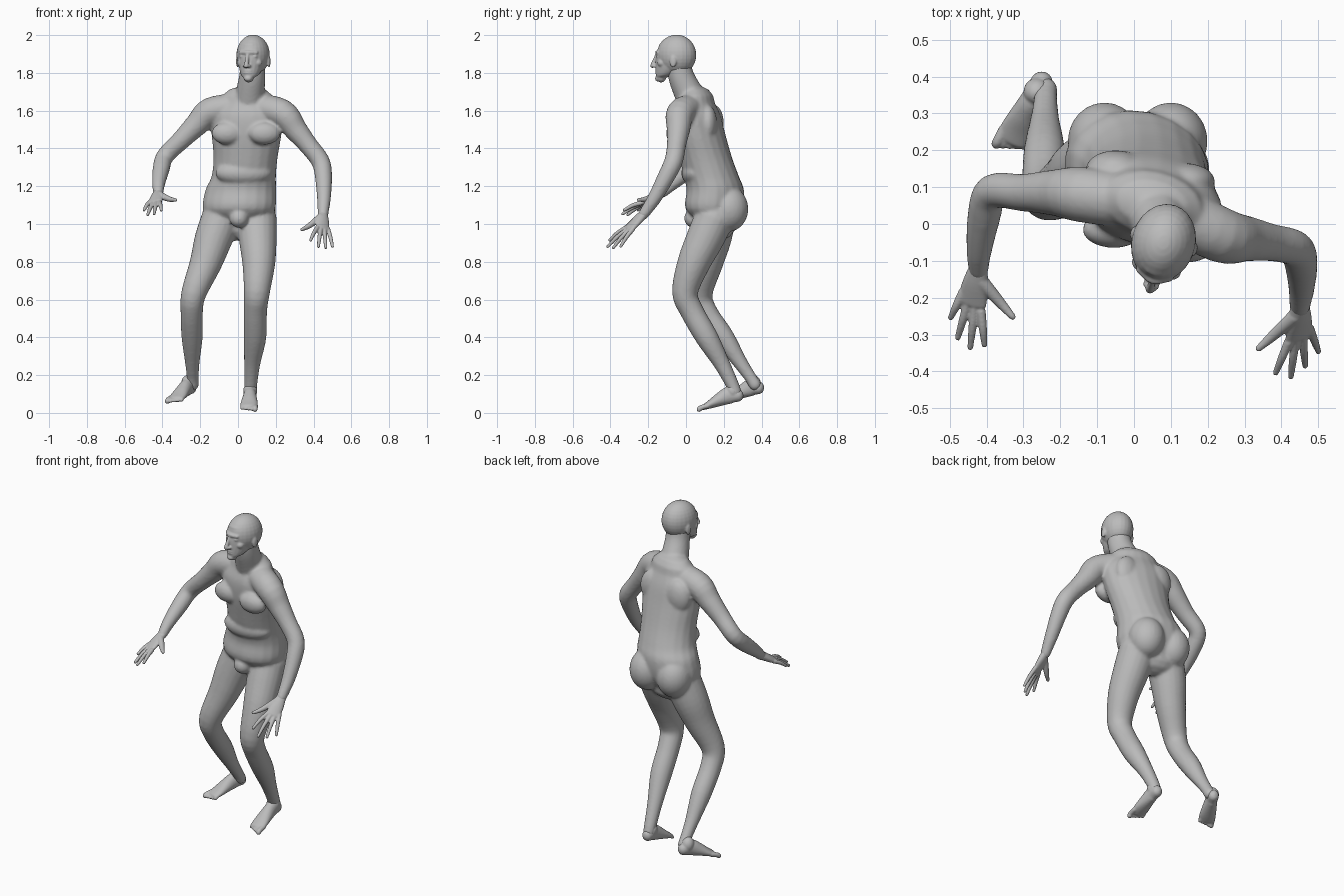
import bpy
import bmesh
from math import sin, cos, pi, radians
from mathutils import Vector, Matrix

cube = bpy.data.objects.get("Cube")
if cube:
    bpy.data.objects.remove(cube)

SIDES = 20
X_AXIS = Vector((1, 0, 0))
Z_AXIS = Vector((0, 0, 1))

skin = bpy.data.materials.new("plain grey skin")
skin.use_nodes = True
skin.diffuse_color = (0.5, 0.5, 0.5, 1)
skin.node_tree.nodes["Principled BSDF"].inputs["Base Color"].default_value = skin.diffuse_color


def smooth_path(rings, steps=4):
    """Catmull-Rom interpolation through the key rings."""
    keys = [Vector(r) for r in rings]
    keys = [2 * keys[0] - keys[1]] + keys + [2 * keys[-1] - keys[-2]]
    path = []
    for a, b, c, d in zip(keys, keys[1:], keys[2:], keys[3:]):
        for i in range(steps):
            t = i / steps
            path.append((2 * b + (c - a) * t + (2 * a - 5 * b + 4 * c - d) * t ** 2
                         + (3 * b - a - 3 * c + d) * t ** 3) / 2)
    return path + [keys[-2]]


def loft(bm, rings, side=X_AXIS, level=False, place=Matrix()):
    """Round-ended tube through rings of (x, y, z, half width, half depth)."""
    rings = [r if len(r) == 5 else (*r, r[-1]) for r in rings]
    path = smooth_path(rings)
    centres = [Vector(p[:3]) for p in path]
    last = len(path) - 1
    loops = []

    def ring(centre, tangent, width, depth):
        across = (side - tangent * side.dot(tangent)).normalized()
        up = tangent.cross(across)
        angles = [2 * pi * i / SIDES for i in range(SIDES)]
        loops.append([bm.verts.new(place @ (centre + across * width * cos(a) + up * depth * sin(a)))
                      for a in angles])

    for i, p in enumerate(path):
        tangent = (centres[min(i + 1, last)] - centres[max(i - 1, 0)]).normalized()
        if level:
            tangent = Z_AXIS
        width, depth = p[3], p[4]
        reach = min(width, depth)
        caps = [0]
        if i == 0:
            caps = [-80, -50, -25, 0]
        elif i == last:
            caps = [0, 25, 50, 80]
        for angle in map(radians, caps):
            ring(centres[i] + tangent * reach * sin(angle), tangent, width * cos(angle), depth * cos(angle))
    for low, high in zip(loops, loops[1:]):
        for i in range(SIDES):
            j = (i + 1) % SIDES
            bm.faces.new((low[i], low[j], high[j], high[i]))
    bm.faces.new(loops[0][::-1])
    bm.faces.new(loops[-1])


def blob(bm, centre, radii, place=Matrix()):
    """Ellipsoid muscle or feature."""
    matrix = place @ Matrix.Translation(centre) @ Matrix.Diagonal((*radii, 1))
    bmesh.ops.create_uvsphere(bm, u_segments=24, v_segments=16, radius=1, matrix=matrix)


def finish(bm, name, voxel, rounds):
    """Fuse the overlapping shapes into one smooth skin."""
    bmesh.ops.recalc_face_normals(bm, faces=bm.faces)
    mesh = bpy.data.meshes.new(name)
    bm.to_mesh(mesh)
    bm.free()
    mesh.materials.append(skin)
    obj = bpy.data.objects.new(name, mesh)
    bpy.context.collection.objects.link(obj)
    fuse = obj.modifiers.new("fuse", 'REMESH')
    fuse.mode = 'VOXEL'
    fuse.voxel_size = voxel
    fuse.use_smooth_shade = True
    soften = obj.modifiers.new("soften", 'SMOOTH')
    soften.factor = 0.5
    soften.iterations = rounds


# Torso, twisted towards its right
body = bmesh.new()
twist = Vector((1, -0.22, 0)).normalized()
loft(body, [(0, .17, 1.0, .15, .09), (.005, .15, 1.08, .195, .15), (.015, .155, 1.18, .19, .15),
            (.03, .135, 1.25, .173, .145), (.04, .105, 1.35, .172, .138), (.045, .075, 1.47, .188, .132),
            (.045, .06, 1.57, .195, .12), (.05, .055, 1.64, .15, .095)], twist, level=True)
loft(body, [(.06, .06, 1.6, .09), (.065, .015, 1.69, .078), (.075, -.025, 1.78, .069), (.08, -.04, 1.86, .065)])
for centre, radii in (
        ((-.055, -.015, 1.48), (.085, .05, .06)), ((.14, -.055, 1.48), (.085, .05, .06)),   # chest
        ((-.05, .15, 1.53), (.08, .05, .1)), ((.14, .115, 1.53), (.08, .05, .1)),           # shoulder blades
        ((.03, .05, 1.27), (.15, .075, .07)), ((.005, .04, 1.03), (.05, .05, .05)),         # belly, groin
        ((-.08, .225, 1.08), (.1, .105, .12)), ((.1, .225, 1.08), (.1, .105, .12))):        # buttocks
    blob(body, centre, radii)

# Arms, from inside the chest to the wrist
loft(body, [(0, .06, 1.62, .075), (-.145, .08, 1.595, .075), (-.215, .085, 1.53, .063), (-.3, .085, 1.445, .051),
            (-.385, .088, 1.36, .047), (-.407, .02, 1.29, .045), (-.42, -.07, 1.215, .035),
            (-.422, -.125, 1.165, .027)], Vector((0, 1, 1)))
loft(body, [(.1, .04, 1.62, .075), (.235, -.03, 1.585, .075), (.305, -.04, 1.5, .062), (.37, -.05, 1.42, .051),
            (.435, -.065, 1.335, .049), (.452, -.1, 1.26, .046), (.455, -.165, 1.14, .037),
            (.45, -.225, 1.05, .028)], Vector((0, 1, 1)))

# Legs, from the hip to the ankle
loft(body, [(.1, .15, 1.03, .105), (.105, .1, .92, .1), (.11, .04, .79, .087), (.1, -.005, .64, .069),
            (.092, .03, .54, .062), (.09, .11, .4, .06), (.075, .19, .26, .043), (.067, .245, .15, .035),
            (.066, .26, .11, .034)])
loft(body, [(-.085, .16, 1.04, .105), (-.13, .14, .92, .1), (-.172, .11, .79, .085), (-.235, .075, .63, .066),
            (-.245, .11, .53, .059), (-.243, .2, .4, .056), (-.242, .285, .27, .039), (-.24, .34, .19, .032),
            (-.24, .365, .15, .033)])
finish(body, "body", .009, 4)

# Head, turned towards its right
head = bmesh.new()
turn = Matrix.Translation((.08, -.05, 0)) @ Matrix.Rotation(radians(-16), 4, 'Z')
blob(head, (0, 0, 1.895), (.087, .106, .107), turn)
loft(head, [(0, -.085, 1.775, .028, .026), (0, -.062, 1.79, .047, .05), (0, -.035, 1.83, .064, .078),
            (0, -.015, 1.88, .073, .097), (0, -.01, 1.92, .074, .092)], level=True, place=turn)
loft(head, [(0, -.108, 1.9, .008), (0, -.122, 1.865, .01), (0, -.132, 1.838, .013)], place=turn)
loft(head, [(-.042, -.088, 1.907, .011), (0, -.106, 1.908, .011), (.042, -.088, 1.907, .011)], Z_AXIS, place=turn)
for height in (1.812, 1.8):
    blob(head, (0, -.1, height), (.028, .016, .007), turn)
blob(head, (0, -.1, 1.77), (.022, .018, .016), turn)
for s in (-1, 1):
    blob(head, (s * .034, -.087, 1.887), (.015, .015, .01), turn)
    blob(head, (s * .045, -.068, 1.853), (.024, .024, .022), turn)
    blob(head, (s * .012, -.12, 1.836), (.011, .012, .008), turn)
    blob(head, (s * .086, .0, 1.86), (.008, .018, .032), turn @ Matrix.Rotation(radians(s * 3), 4, 'Z'))
finish(head, "head", .005, 3)


def hand(name, wrist, tips):
    """Palm and spread fingers; tips run from little finger to thumb."""
    bm = bmesh.new()
    wrist = Vector(wrist)
    tips = [Vector(t) for t in tips]
    across = (tips[3] - tips[0]).normalized()
    reach = (tips[1] + tips[2]) / 2 - wrist
    palm = [(.0, .026, .022), (.2, .036, .021), (.44, .042, .015)]
    loft(bm, [(*(wrist + reach * t), w, d) for t, w, d in palm], across)
    for i, tip in enumerate(tips[:4]):
        knuckle = wrist + reach * (.46 - .05 * (i == 0)) + across * (i - 1.5) * .022
        middle = knuckle.lerp(tip, .5) + Z_AXIS * .006
        end = tip + (knuckle - tip).normalized() * .008
        loft(bm, [(*knuckle, .0125), (*middle, .011), (*end, .008)], across)
    base = wrist + reach * .12 + across * .015
    joint = base.lerp(tips[4], .55) - Z_AXIS * .006
    end = tips[4].lerp(base, .08)
    loft(bm, [(*base, .02), (*joint, .0145), (*end, .009)], reach.normalized())
    finish(bm, name, .004, 2)


hand("right_hand", (-.422, -.12, 1.168), [(-.5, -.26, 1.07), (-.48, -.315, 1.045), (-.445, -.342, 1.05),
                                          (-.405, -.335, 1.07), (-.322, -.26, 1.125)])
hand("left_hand", (.45, -.222, 1.055), [(.502, -.35, .875), (.465, -.39, .868), (.425, -.42, .875),
                                        (.382, -.41, .91), (.33, -.345, .965)])


def foot(name, heel, toe, big_side):
    """Foot along its sole line; big_side is the sign of x on which the big toe lies."""
    bm = bmesh.new()
    heel, toe = Vector(heel), Vector(toe)
    ahead = (toe - heel).normalized()
    across = ahead.cross(Z_AXIS).normalized() * -1
    up = across.cross(ahead) * -1
    place = Matrix.Translation(heel) @ Matrix((across, ahead, up)).transposed().to_4x4()
    loft(bm, [(0, .034, .036, .031, .034), (0, .075, .048, .033, .046), (0, .13, .038, .04, .036),
              (0, .18, .026, .046, .024), (0, .215, .019, .045, .016)], place=place)
    # Ankle joining the shin above
    blob(bm, (0, .055, .065), (.037, .037, .045), place)
    for i in range(5):
        x = -big_side * (.034 - i * .0175)
        size = .014 if i == 0 else .0095
        tip = .262 - .008 * i
        loft(bm, [(x, .2, .02, size), (x, tip - .025, .018, size), (x, tip - size, .012, size)], place=place)
    finish(bm, name, .005, 2)


foot("left_foot", (.068, .315, .065), (.055, .045, 0), -1)
foot("right_foot", (-.232, .42, .105), (-.352, .185, .045), 1)
